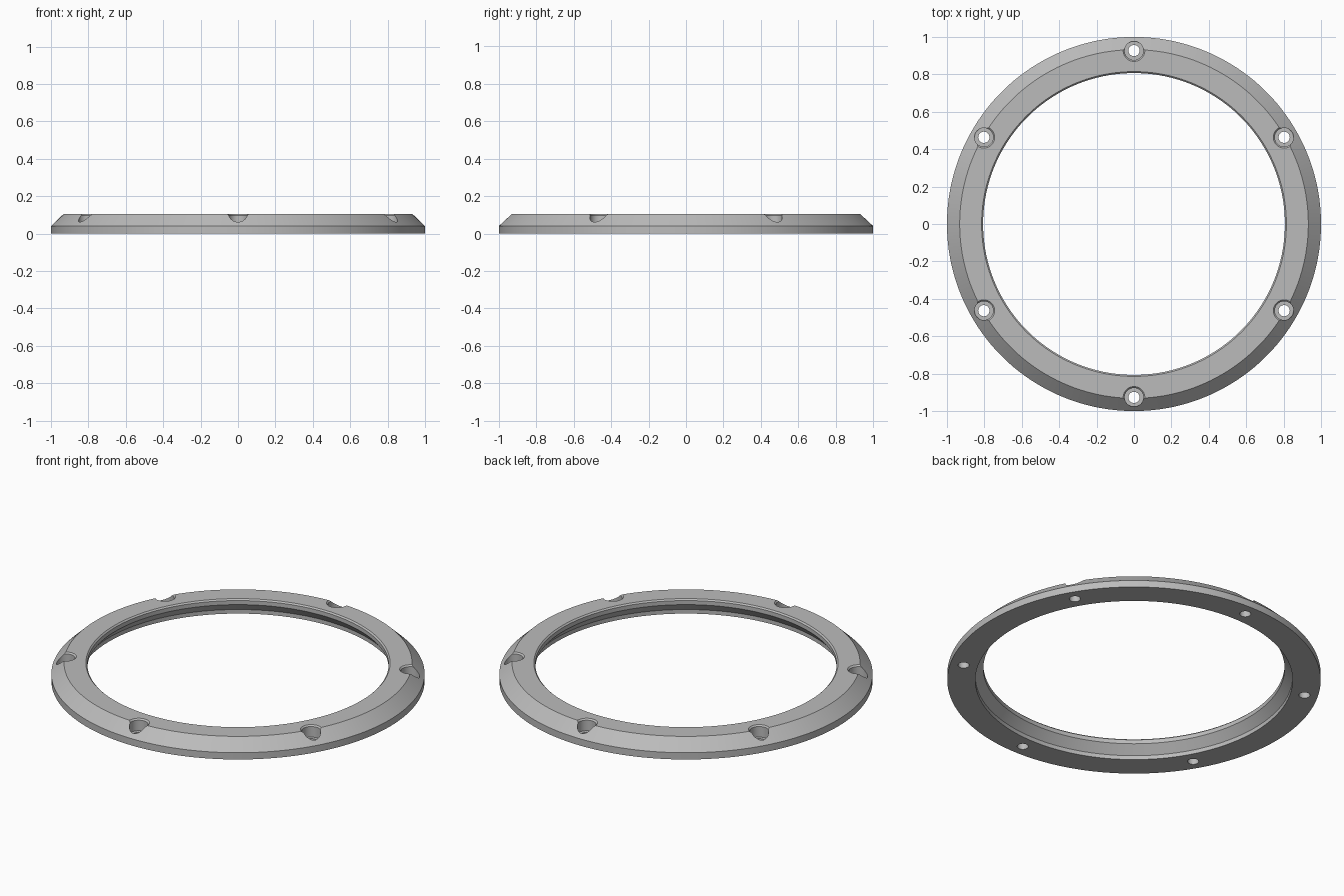
import bpy, bmesh, math
from math import cos, sin, tau

default_cube = bpy.data.objects.get("Cube")
if default_cube:
    bpy.data.objects.remove(default_cube, do_unlink=True)

# Plain grey finish
GREY = (0.5, 0.5, 0.5, 1)
grey = bpy.data.materials.new("plain grey")
grey.use_nodes = True
grey.diffuse_color = GREY
grey.node_tree.nodes["Principled BSDF"].inputs["Base Color"].default_value = GREY


def lathe(bm, profile, steps, centre=(0, 0), closed=False):
    """Revolve (radius, z) points about a vertical axis; closed loops or capped ends."""
    rings = [[bm.verts.new((centre[0] + r * cos(tau * i / steps),
                            centre[1] + r * sin(tau * i / steps), z))
              for i in range(steps)] for r, z in profile]
    pairs = list(zip(rings, rings[1:]))
    if closed:
        pairs.append((rings[-1], rings[0]))
    else:
        bm.faces.new(rings[0])
        bm.faces.new(rings[-1])
    for low, high in pairs:
        for i in range(steps):
            j = (i + 1) % steps
            bm.faces.new((low[i], low[j], high[j], high[i]))


def make_object(name, bm):
    bmesh.ops.recalc_face_normals(bm, faces=bm.faces)
    mesh = bpy.data.meshes.new(name)
    bm.to_mesh(mesh)
    bm.free()
    mesh.materials.append(grey)
    obj = bpy.data.objects.new(name, mesh)
    bpy.context.collection.objects.link(obj)
    return obj


# Ring with bevelled outside and a stepped, undercut inside
bm = bmesh.new()
lathe(bm, [(0.85, 0), (1, 0), (1, 0.04), (0.932, 0.105), (0.815, 0.105),
           (0.807, 0.097), (0.807, 0.073), (0.85, 0.024)], 180, closed=True)
ring = make_object("bezel_ring", bm)

# Six counterbored screw holes
bm = bmesh.new()
for k in range(6):
    a = tau * (k + 0.5) / 6
    lathe(bm, [(0.03, -0.05), (0.03, 0.035), (0.05, 0.035), (0.05, 0.097),
               (0.07, 0.117)], 40, centre=(0.927 * cos(a), 0.927 * sin(a)))
cutter = make_object("screw_hole_cutter", bm)
cutter.hide_render = True

cut = ring.modifiers.new("screw_holes", "BOOLEAN")
cut.operation = "DIFFERENCE"
cut.solver = "EXACT"
cut.object = cutter

bpy.ops.object.select_all(action="DESELECT")
ring.select_set(True)
bpy.context.view_layer.objects.active = ring
bpy.ops.object.modifier_apply(modifier=cut.name)
bpy.data.objects.remove(cutter, do_unlink=True)
bpy.ops.object.shade_smooth_by_angle(angle=math.radians(30))
